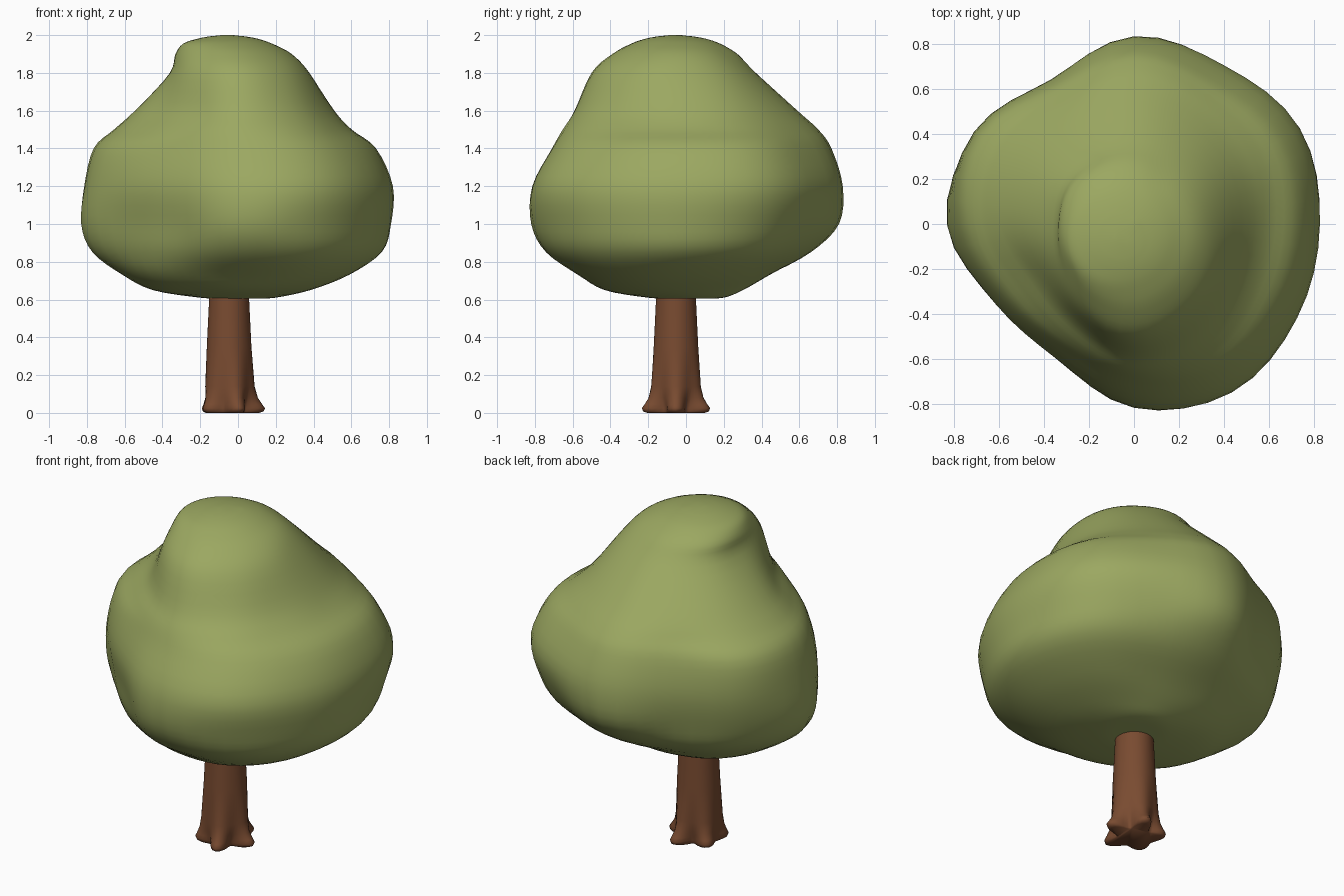
import bpy, bmesh, math

if "Cube" in bpy.data.objects:
    bpy.data.objects.remove(bpy.data.objects["Cube"])


def material(name, rgb):
    m = bpy.data.materials.new(name)
    m.diffuse_color = (*rgb, 1)
    m.use_nodes = True
    m.node_tree.nodes["Principled BSDF"].inputs["Base Color"].default_value = m.diffuse_color
    return m


def spline(a, b, c, d, t):
    """Catmull-Rom interpolation between b and c."""
    return 0.5 * (2 * b + (c - a) * t + (2 * a - 5 * b + 4 * c - d) * t * t
                  + (3 * b - a - 3 * c + d) * t ** 3)


def loft(name, rings, mat):
    """Skin a stack of rings (lists of xyz points) and cap both ends."""
    bm = bmesh.new()
    loops = [[bm.verts.new(p) for p in ring] for ring in rings]
    n = len(loops[0])
    for lo, hi in zip(loops, loops[1:]):
        for i in range(n):
            j = (i + 1) % n
            bm.faces.new((lo[i], lo[j], hi[j], hi[i]))
    bm.faces.new(loops[0][::-1])
    bm.faces.new(loops[-1])
    bmesh.ops.recalc_face_normals(bm, faces=bm.faces)
    for f in bm.faces:
        f.smooth = True
    mesh = bpy.data.meshes.new(name)
    bm.to_mesh(mesh)
    bm.free()
    mesh.materials.append(mat)
    ob = bpy.data.objects.new(name, mesh)
    bpy.context.collection.objects.link(ob)


leaf_green = material("leaf green", (0.33, 0.39, 0.12))
bark_brown = material("bark brown", (0.19, 0.07, 0.03))

# Crown: height, then radii every 30 degrees starting at +x
sections = [
    (0.65, [.37, .33, .30, .30, .33, .40, .45, .45, .42, .43, .44, .42]),
    (0.73, [.58, .53, .45, .44, .48, .56, .61, .59, .55, .56, .62, .62]),
    (0.85, [.76, .73, .65, .66, .65, .72, .77, .66, .64, .73, .78, .77]),
    (1.00, [.81, .81, .76, .81, .71, .79, .83, .69, .67, .81, .84, .82]),
    (1.20, [.82, .85, .81, .83, .74, .82, .81, .71, .69, .80, .86, .83]),
    (1.40, [.73, .76, .73, .77, .71, .79, .755, .66, .63, .70, .75, .73]),
    (1.50, [.60, .64, .65, .70, .65, .68, .65, .57, .58, .65, .66, .61]),
    (1.60, [.51, .53, .55, .59, .57, .57, .54, .48, .51, .59, .57, .52]),
    (1.80, [.375, .365, .36, .37, .37, .37, .36, .39, .45, .50, .46, .41]),
    (1.90, [.28, .26, .25, .27, .29, .32, .33, .35, .38, .39, .35, .31]),
]
SUB = 4
N = 12 * SUB
OFF = -0.055                       # dome top is off centre by this in x and y


def refine(radii):
    """Smooth a 12-point section around its circumference."""
    return [spline(*(radii[(i // SUB + k) % 12] for k in (-1, 0, 1, 2)), (i % SUB) / SUB)
            for i in range(N)]


def dome(radius):
    """Radii from the axis to a circle centred on the off-centre dome top."""
    out = []
    for i in range(N):
        a = math.tau * i / N
        along = OFF * (math.cos(a) + math.sin(a))
        out.append(along + math.sqrt(along ** 2 + radius ** 2 - 2 * OFF ** 2))
    return out


low = [(0.60, [.04] * N), (0.605, [.08] * N), (0.61, [.20] * N)]
high = [(1.955, dome(.235)), (1.982, dome(.155)), (1.996, dome(.085)), (2.002, dome(.08))]
rows = low + [(z, refine(r)) for z, r in sections] + high
rings = []
for k in range(1, len(rows) - 2):
    quad = rows[k - 1:k + 3]
    for s in range(SUB):
        t = s / SUB
        z = spline(*(q[0] for q in quad), t)
        ring = []
        for i in range(N):
            r = spline(*(q[1][i] for q in quad), t)
            a = math.tau * i / N
            ring.append((r * math.cos(a), r * math.sin(a), z))
        rings.append(ring)
# last small ring around the peak
rings.append([(OFF + .03 * math.cos(math.tau * i / N), OFF + .03 * math.sin(math.tau * i / N), 2.0)
              for i in range(N)])
loft("crown", rings, leaf_green)

# Trunk: height, radius, root flare; five roots around the foot, smaller on the left
trunk_profile = [(0, .125, .035), (.008, .138, .045), (.025, .143, .047), (.045, .138, .037),
                 (.08, .132, .02), (.14, .129, .006), (.35, .118, 0), (.62, .105, 0), (.75, .10, 0)]
trunk = []
for z, r, flare in trunk_profile:
    ring = []
    for i in range(50):
        a = math.tau * i / 50
        size = 1 - 0.6 * max(0, math.cos(a - math.radians(195)))
        d = r + flare * size * math.cos(5 * a)
        ring.append((-0.047 + d * math.cos(a), -0.053 + d * math.sin(a), z))
    trunk.append(ring)
loft("trunk", trunk, bark_brown)
